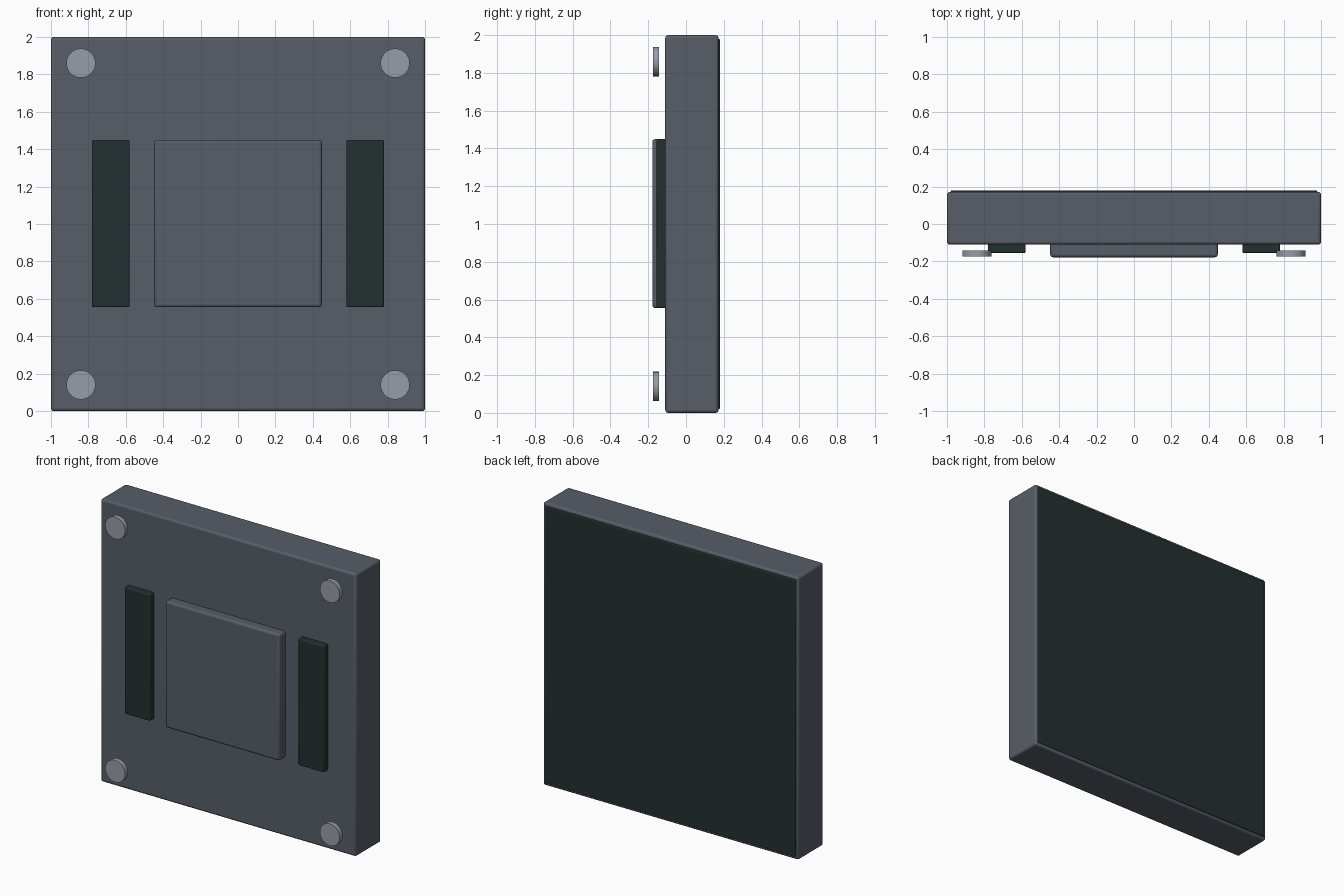
import bpy
import math

if "Cube" in bpy.data.objects:
    bpy.data.objects.remove(bpy.data.objects["Cube"])


def material(name, rgb):
    m = bpy.data.materials.new(name)
    m.diffuse_color = (*rgb, 1)
    m.use_nodes = True
    m.node_tree.nodes["Principled BSDF"].inputs["Base Color"].default_value = m.diffuse_color
    return m


slate = material("slate grey", (0.095, 0.110, 0.138))
dark = material("dark green black", (0.018, 0.029, 0.029))
steel = material("light steel", (0.31, 0.34, 0.39))


def box(name, mat, x, y, z, bevel):
    """Bevelled box from (min, max) ranges on each axis."""
    bpy.ops.mesh.primitive_cube_add(
        size=1, location=[(a + b) / 2 for a, b in (x, y, z)])
    ob = bpy.context.object
    ob.name = name
    ob.scale = [b - a for a, b in (x, y, z)]
    bpy.ops.object.transform_apply(location=False, rotation=False, scale=True)
    ob.data.materials.append(mat)
    mod = ob.modifiers.new("Bevel", "BEVEL")
    mod.width = bevel
    mod.segments = 3
    bpy.ops.object.shade_smooth_by_angle(angle=math.radians(35))
    return ob


# Main slab and the thin dark sheet covering its back
box("body", slate, (-1, 1), (-0.11, 0.172), (0, 2), 0.015)
box("back_sheet", dark, (-0.98, 0.98), (0.12, 0.18), (0.02, 1.98), 0.006)

# Raised square panel on the front
box("front_panel", slate, (-0.448, 0.448), (-0.178, -0.09), (0.555, 1.45), 0.015)

for side, s in (("left", -1), ("right", 1)):
    # Dark upright strip beside the panel
    x = sorted((s * 0.58, s * 0.78))
    box(side + "_strip", dark, x, (-0.155, -0.09), (0.555, 1.45), 0.008)

    # Corner studs, standing slightly clear of the slab
    for level, z in (("lower", 0.14), ("upper", 1.86)):
        bpy.ops.mesh.primitive_cylinder_add(
            vertices=32, radius=0.078, depth=0.032,
            location=(s * 0.84, -0.158, z), rotation=(math.pi / 2, 0, 0))
        stud = bpy.context.object
        stud.name = f"{level}_{side}_stud"
        stud.data.materials.append(steel)
        bpy.ops.object.shade_smooth_by_angle(angle=math.radians(35))
